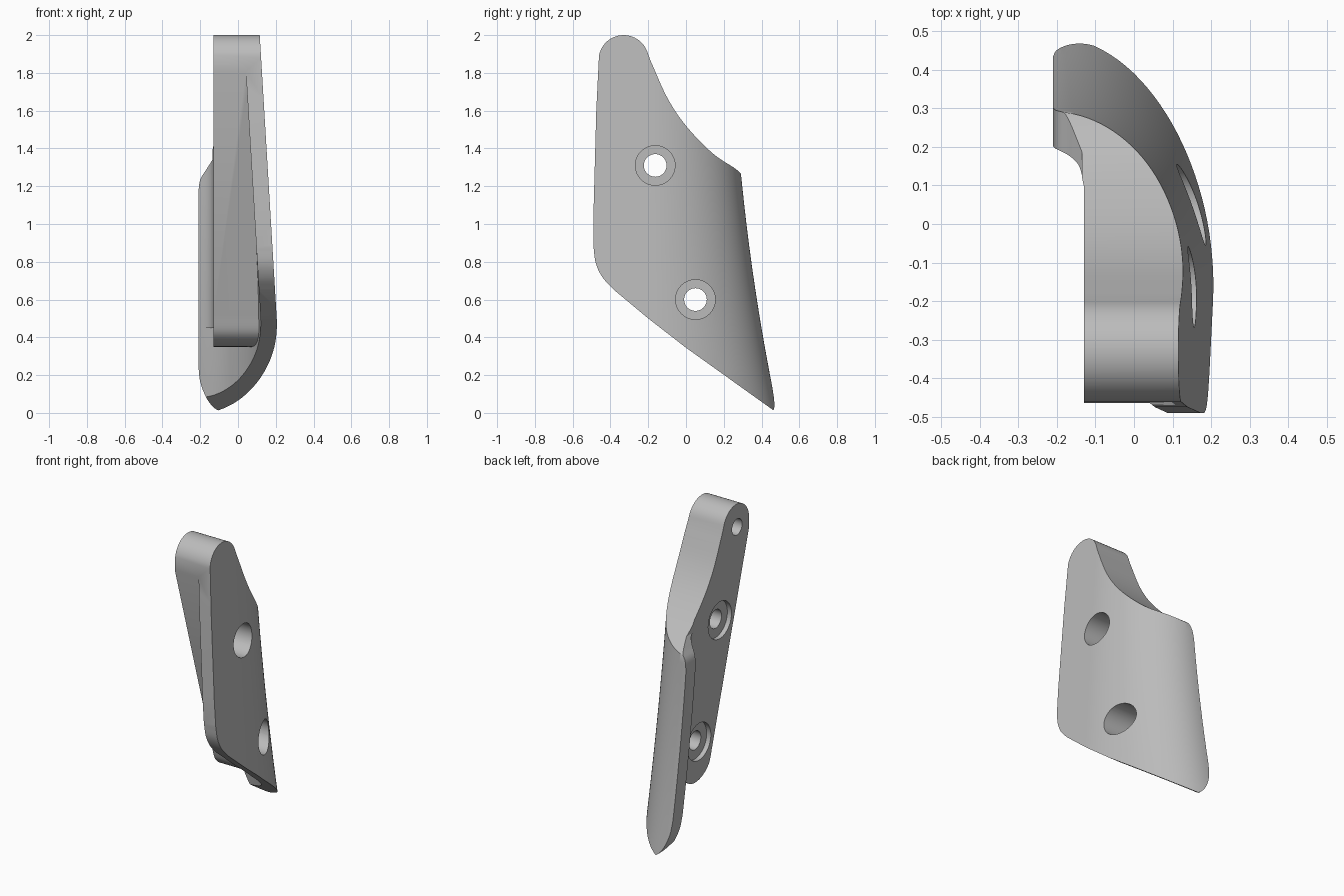
import bpy, bmesh, math
from mathutils import Vector

cube = bpy.data.objects.get("Cube")
if cube:
    bpy.data.objects.remove(cube)


def make_object(name, rings):
    """Solid skinned through matching closed rings, capped at both ends."""
    bm = bmesh.new()
    rows = [[bm.verts.new(p) for p in ring] for ring in rings]
    n = len(rows[0])
    for a, b in zip(rows, rows[1:]):
        for i in range(n):
            j = (i + 1) % n
            bm.faces.new((a[i], a[j], b[j], b[i]))
    bm.faces.new(rows[0])
    bm.faces.new(rows[-1])
    bmesh.ops.recalc_face_normals(bm, faces=bm.faces)
    mesh = bpy.data.meshes.new(name)
    bm.to_mesh(mesh)
    bm.free()
    obj = bpy.data.objects.new(name, mesh)
    bpy.context.collection.objects.link(obj)
    return obj


def spline(points, steps=6):
    """Smooth open curve through 2D points."""
    p = [Vector(q) for q in points]
    p = [2 * p[0] - p[1]] + p + [2 * p[-1] - p[-2]]
    out = []
    for a, b, c, d in zip(p, p[1:], p[2:], p[3:]):
        for k in range(steps):
            t = k / steps
            out.append(0.5 * (2 * b + (c - a) * t + (2 * a - 5 * b + 4 * c - d) * t * t
                              + (3 * b - a - 3 * c + d) * t ** 3))
    return [tuple(v) for v in out] + [tuple(points[-1])]


def boolean(target, tool, operation):
    """Apply a boolean and discard the tool."""
    mod = target.modifiers.new("cut", 'BOOLEAN')
    mod.object, mod.operation, mod.solver = tool, operation, 'EXACT'
    bpy.context.view_layer.objects.active = target
    bpy.ops.object.modifier_apply(modifier=mod.name)
    bpy.data.objects.remove(tool)


def extrude_x(name, profile, x0, x1):
    return make_object(name, [[(x, y, z) for y, z in profile] for x in (x0, x1)])


def cylinder_x(name, y, z, radius, x0, x1, sides=48):
    angles = [2 * math.pi * i / sides for i in range(sides)]
    return extrude_x(name, [(y + radius * math.cos(a), z + radius * math.sin(a))
                            for a in angles], x0, x1)


# Flared wall: rear and side reach both grow towards the bottom
CENTRE_X, CENTRE_Y = -0.21, -0.2


def rear(z):
    return 0.485 - 0.21 * z + 0.045 * z * z


def side(z):
    return 0.235 - 0.06 * z


def wall_section(z, inset_x, inset_y, margin):
    rx = side(z) - inset_x - CENTRE_X
    ry = rear(z) - inset_y - CENTRE_Y
    ring = [(-0.3 - margin, CENTRE_Y + ry, z)]
    for i in range(33):
        a = math.pi / 2 * (1 - i / 32)
        ring.append((CENTRE_X + rx * math.cos(a), CENTRE_Y + ry * math.sin(a), z))
    return ring + [(CENTRE_X + rx, -0.6 - margin, z), (-0.3 - margin, -0.6 - margin, z)]


def wall_solid(name, inset_x, inset_y, margin):
    low, high = -0.1 - margin, 2.1 + margin
    return make_object(name, [wall_section(low + (high - low) * i / 20, inset_x, inset_y, margin)
                              for i in range(21)])


body = wall_solid("bracket_body", 0, 0, 0)

# Side outline: rounded tip, concave rear slope, slanted lower edge
tip = [(-0.33 + 0.133 * math.cos(a), 1.867 + 0.133 * math.sin(a))
       for a in [math.pi * (0.94 - 0.84 * i / 20) for i in range(21)]]
slope = spline([(-0.19, 1.87), (-0.1, 1.67), (0, 1.52), (0.14, 1.375), (0.265, 1.29),
                (0.297, 1.25), (0.31, 1.17)])
lower = spline([(-0.38, 0.65), (-0.44, 0.715), (-0.477, 0.79), (-0.49, 0.88)])
outline = tip + slope + [(0.6, 1.1), (0.6, -0.085), (0.482, 0), (0, 0.345), (-0.2, 0.5)]
outline += lower + [(-0.49, 1.05), (-0.475, 1.6)]
boolean(body, extrude_x("side_outline", outline, -0.7, 0.7), 'INTERSECT')

# Front outline: rounds the upper and lower corners of the rear lip
upper_corner = spline([(-0.135, 1.34), (-0.17, 1.285), (-0.2, 1.235), (-0.21, 1.17)])
lower_corner = spline([(-0.21, 0.25), (-0.2, 0.165), (-0.17, 0.085), (-0.13, 0.03), (-0.08, 0)])
outline = [(0.4, 2.2), (-0.135, 2.2)] + upper_corner + lower_corner + [(0.4, 0)]
boolean(body, make_object("front_outline", [[(x, y, z) for x, z in outline]
                                            for y in (-0.9, 0.9)]), 'INTERSECT')

# Hollow behind the wall, leaving the thick slanted bar and its fillet
cavity = wall_solid("cavity", 0.085, 0.1, 0.1)
bar_foot = spline([(-0.085, 0.52), (-0.05, 0.42), (0.02, 0.365), (0.1, 0.35),
                   (0.17, 0.375), (0.24, 0.45)])
bar = [(0.7, 2.4), (-0.64, 2.4)] + bar_foot + [(0.7, 0.5)]
boolean(cavity, extrude_x("bar", bar, -0.13, 0.7), 'DIFFERENCE')


def fillet_section(z):
    y = rear(z) - 0.1
    curve = spline([(-0.24, 0.012), (-0.2, 0), (-0.165, -0.014), (-0.142, -0.036),
                    (-0.13, -0.08)], 4)
    return [(px, y + py, z) for px, py in curve + [(-0.08, -0.08), (-0.08, 0.06), (-0.24, 0.06)]]


fillet = make_object("fillet", [fillet_section(0.45 + 0.1 * i) for i in range(12)])
boolean(cavity, fillet, 'DIFFERENCE')
boolean(body, cavity, 'DIFFERENCE')

# Two screw holes, recessed on both faces, and a blind hole near the tip
for y, z in ((-0.163, 1.31), (0.05, 0.6)):
    boolean(body, cylinder_x("through_hole", y, z, 0.06, -0.5, 0.5), 'DIFFERENCE')
    boolean(body, cylinder_x("outer_recess", y, z, 0.105, -0.02, 0.5), 'DIFFERENCE')
    boolean(body, cylinder_x("inner_recess", y, z, 0.12, -0.16, -0.1), 'DIFFERENCE')
boolean(body, cylinder_x("blind_hole", -0.34, 1.85, 0.052, -0.3, 0), 'DIFFERENCE')

# Single grey finish
grey = bpy.data.materials.new("plain_grey")
grey.use_nodes = True
colour = (0.5, 0.5, 0.5, 1)
grey.diffuse_color = colour
grey.node_tree.nodes["Principled BSDF"].inputs["Base Color"].default_value = colour
body.data.materials.clear()
body.data.materials.append(grey)
for face in body.data.polygons:
    face.material_index = 0

bpy.ops.object.select_all(action='DESELECT')
body.select_set(True)
bpy.context.view_layer.objects.active = body
bpy.ops.object.shade_smooth_by_angle(angle=math.radians(30))
